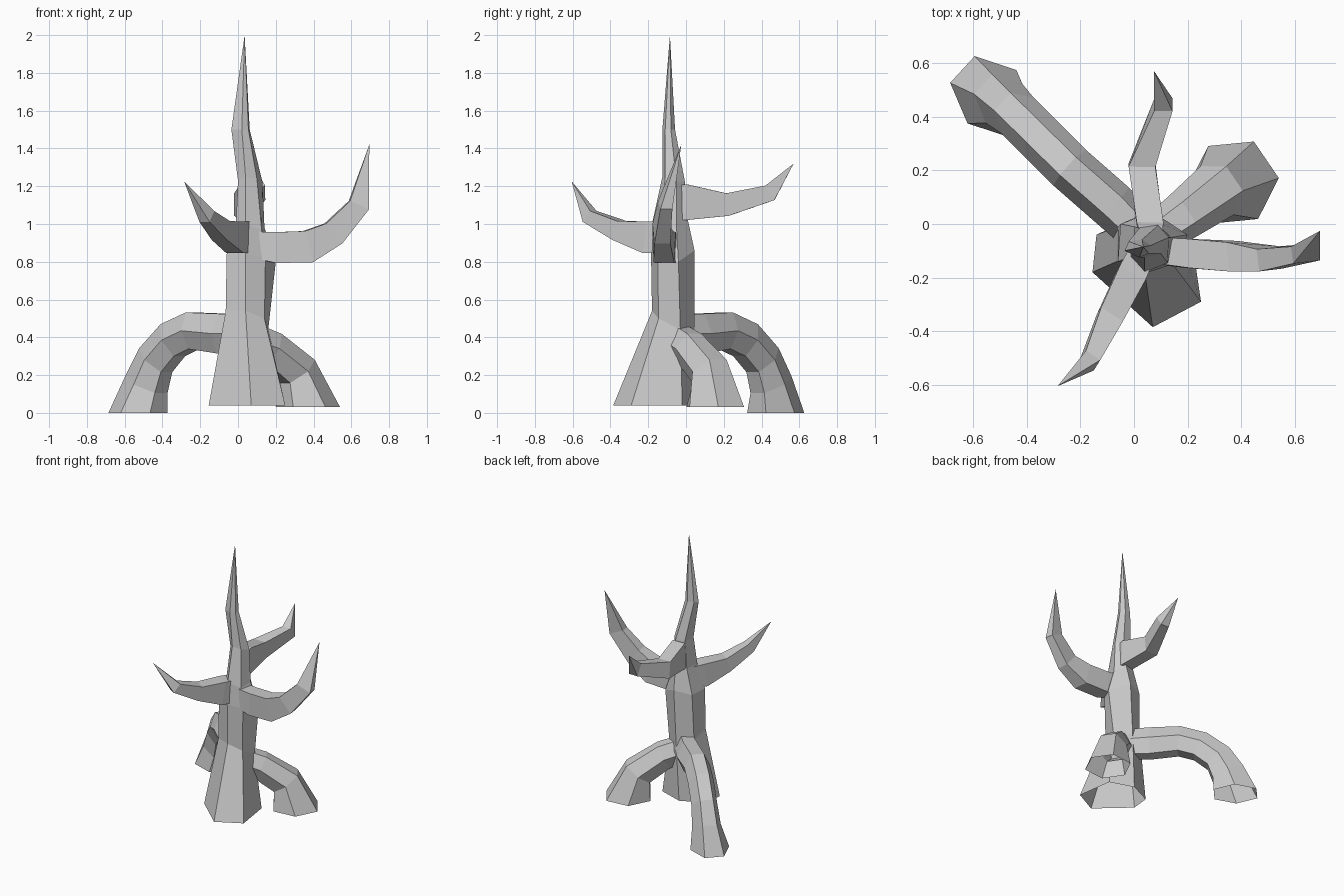
import bpy, bmesh, math
from mathutils import Vector


def loft(name, rings, cap_start=True):
    """Skin a list of vertex rings; a one-point ring makes a pointed tip."""
    bm = bmesh.new()
    loops = [[bm.verts.new(p) for p in ring] for ring in rings]
    for a, b in zip(loops, loops[1:]):
        n = len(a)
        for i in range(n):
            j = (i + 1) % n
            if len(b) == 1:
                bm.faces.new((a[i], a[j], b[0]))
            else:
                bm.faces.new((a[i], a[j], b[j], b[i]))
    if cap_start:
        bm.faces.new(loops[0])
    bmesh.ops.recalc_face_normals(bm, faces=bm.faces)
    me = bpy.data.meshes.new(name)
    bm.to_mesh(me)
    bm.free()
    ob = bpy.data.objects.new(name, me)
    bpy.context.collection.objects.link(ob)
    return ob


def limb(name, path, foot=False, sides=6):
    """Tapered limb along (x, y, z, half width, half height) stations."""
    pts = [Vector(p[:3]) for p in path]
    run = pts[-1] - pts[0]
    side = Vector((run.y, -run.x, 0)).normalized()
    phase = math.pi / 4 if sides == 4 else 0
    w = 1.414 if sides == 4 else 1.0
    h = 1.414 if sides == 4 else 1.155
    rings = []
    for i, p in enumerate(path):
        if p[3] == 0:
            rings.append([pts[i]])
            continue
        t = pts[min(i + 1, len(pts) - 1)] - pts[max(i - 1, 0)]
        if foot and i == len(pts) - 1:
            t = Vector((0, 0, -1))
        up = side.cross(t).normalized()
        ring = []
        for k in range(sides):
            a = 2 * math.pi * k / sides + phase
            ring.append(pts[i] + side * p[3] * w * math.cos(a)
                        + up * p[4] * h * math.sin(a))
        rings.append(ring)
    return loft(name, rings)


# Trunk: open flared base stretched to the front, six-sided stem, long spike
trunk = [
    [(0.07, -0.385, 0.04), (0.25, -0.29, 0.04), (0.21, -0.02, 0.04),
     (0.03, 0.04, 0.04), (-0.14, -0.04, 0.04), (-0.155, -0.18, 0.04)],
    [(0.04, -0.18, 0.54), (0.14, -0.145, 0.50), (0.16, -0.03, 0.44),
     (0.05, 0.045, 0.46), (-0.06, -0.01, 0.50), (-0.065, -0.14, 0.54)],
    [(0.04, -0.185, 0.84), (0.145, -0.15, 0.82), (0.20, -0.04, 0.80),
     (0.07, 0.045, 0.86), (-0.05, 0.0, 0.84), (-0.06, -0.14, 0.84)],
    [(0.04, -0.18, 1.00), (0.125, -0.145, 0.97), (0.14, -0.05, 0.98),
     (0.08, 0.01, 1.02), (0.0, -0.01, 1.02), (-0.01, -0.12, 1.02)],
    [(0.04, -0.125, 1.25), (0.10, -0.11, 1.24), (0.13, -0.05, 1.22),
     (0.09, -0.005, 1.22), (0.02, -0.015, 1.22), (0.0, -0.09, 1.23)],
    [(0.02, -0.125, 1.50), (0.055, -0.11, 1.50), (0.062, -0.08, 1.50),
     (0.03, -0.058, 1.50), (-0.02, -0.065, 1.50), (-0.035, -0.10, 1.50)],
    [(0.035, -0.085, 2.0)],
]
loft("trunk", trunk, cap_start=False)

# Arched roots, open underneath
limb("long_arched_root", [
    (0.03, -0.04, 0.42, 0.08, 0.10),
    (-0.08, 0.07, 0.42, 0.09, 0.105),
    (-0.24, 0.21, 0.435, 0.09, 0.097),
    (-0.345, 0.315, 0.385, 0.09, 0.097),
    (-0.435, 0.405, 0.28, 0.09, 0.10),
    (-0.485, 0.45, 0.15, 0.10, 0.115),
    (-0.53, 0.475, 0.0, 0.135, 0.15)], foot=True)
limb("short_arched_root", [
    (0.07, -0.05, 0.38, 0.08, 0.09),
    (0.17, 0.02, 0.34, 0.09, 0.09),
    (0.31, 0.125, 0.22, 0.11, 0.10),
    (0.37, 0.155, 0.03, 0.165, 0.15)], foot=True)

# Four-sided branches, each ending in a point
limb("front_branch", [
    (0.04, -0.09, 0.93, 0.05, 0.08),
    (-0.01, -0.19, 0.93, 0.055, 0.085),
    (-0.09, -0.35, 0.965, 0.048, 0.052),
    (-0.165, -0.51, 1.04, 0.032, 0.037),
    (-0.285, -0.605, 1.225, 0, 0)], sides=4)
limb("right_branch", [
    (0.08, -0.10, 0.89, 0.05, 0.07),
    (0.20, -0.11, 0.875, 0.055, 0.082),
    (0.37, -0.12, 0.88, 0.055, 0.085),
    (0.505, -0.13, 0.95, 0.042, 0.068),
    (0.64, -0.11, 1.10, 0.032, 0.055),
    (0.695, -0.025, 1.42, 0, 0)], sides=4)
limb("back_branch", [
    (0.065, -0.05, 1.12, 0.04, 0.085),
    (0.06, 0.0, 1.115, 0.05, 0.095),
    (0.03, 0.22, 1.103, 0.05, 0.06),
    (0.11, 0.445, 1.165, 0.034, 0.045),
    (0.075, 0.57, 1.32, 0, 0)], sides=4)
